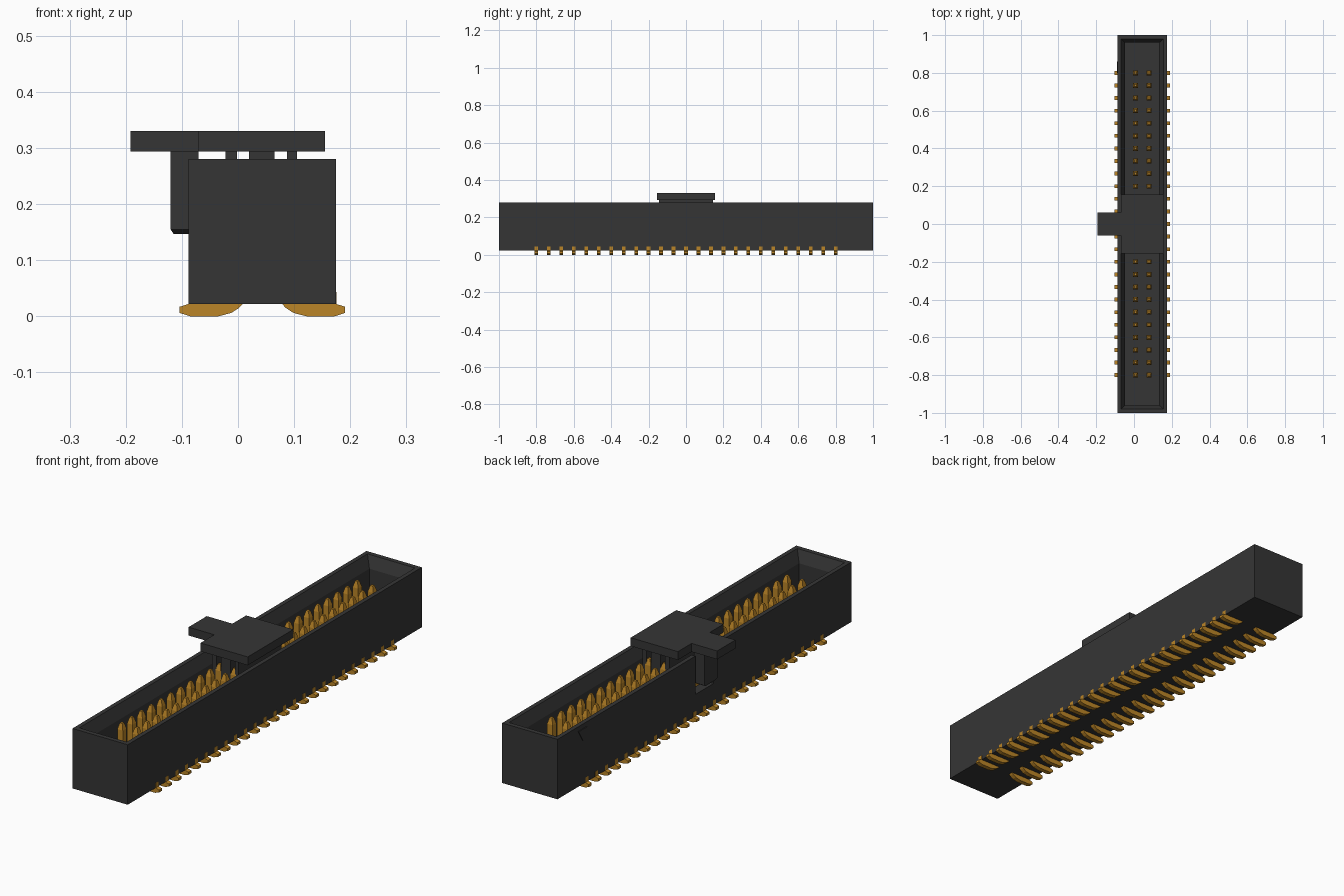
import bpy
import bmesh

cube = bpy.data.objects.get("Cube")
if cube:
    bpy.data.objects.remove(cube, do_unlink=True)


def material(name, rgb):
    m = bpy.data.materials.new(name)
    m.use_nodes = True
    m.diffuse_color = (*rgb, 1)
    bsdf = m.node_tree.nodes["Principled BSDF"]
    bsdf.inputs["Base Color"].default_value = (*rgb, 1)
    bsdf.inputs["Roughness"].default_value = 0.6
    return m


BLACK = material("black plastic", (0.036, 0.036, 0.036))
GOLD = material("gold metal", (0.5, 0.235, 0.02))


def finish(name, bm, mat):
    bmesh.ops.recalc_face_normals(bm, faces=bm.faces)
    mesh = bpy.data.meshes.new(name)
    bm.to_mesh(mesh)
    bm.free()
    mesh.materials.append(mat)
    ob = bpy.data.objects.new(name, mesh)
    bpy.context.collection.objects.link(ob)
    return ob


def add_loft(bm, rings):
    """Skin equal-length rings of points and cap both ends."""
    loops = [[bm.verts.new(p) for p in ring] for ring in rings]
    n = len(loops[0])
    for a, b in zip(loops, loops[1:]):
        for i in range(n):
            j = (i + 1) % n
            bm.faces.new((a[i], a[j], b[j], b[i]))
    bm.faces.new(loops[0][::-1])
    bm.faces.new(loops[-1])


def rect(x0, x1, y0, y1, z):
    return [(x0, y0, z), (x1, y0, z), (x1, y1, z), (x0, y1, z)]


def add_box(bm, x0, x1, y0, y1, z0, z1):
    add_loft(bm, [rect(x0, x1, y0, y1, z) for z in (z0, z1)])


MID = 0.0435    # centre line of the housing
ROWS = [-0.8 + i * 1.6 / 24 for i in range(25)]


def housing_ring(half_x, half_y, z):
    return rect(MID - half_x, MID + half_x, -half_y, half_y, z)


# Open-topped housing with a sloped lead-in inside the rim
bm = bmesh.new()
add_loft(bm, [housing_ring(0.1315, 1, 0.022), housing_ring(0.1315, 1, 0.28),
              housing_ring(0.113, 0.98, 0.28), housing_ring(0.09, 0.96, 0.23),
              housing_ring(0.09, 0.96, 0.075)])
housing = finish("housing", bm, BLACK)

# Keying slot in the middle of one long wall
bm = bmesh.new()
add_box(bm, -0.12, -0.03, -0.062, 0.062, 0.115, 0.35)
cutter = finish("slot_cutter", bm, BLACK)
cutter.hide_render = True
cut = housing.modifiers.new("slot", "BOOLEAN")
cut.operation = "DIFFERENCE"
cut.solver = "EXACT"
cut.object = cutter
bpy.context.view_layer.objects.active = housing
bpy.ops.object.modifier_apply(modifier=cut.name)
bpy.data.objects.remove(cutter, do_unlink=True)

# Small raised triangle marking the first contact
bm = bmesh.new()
add_loft(bm, [[(x, 0.86, 0.26), (x, 0.8, 0.26), (x, 0.83, 0.21)]
              for x in (-0.087, -0.091)])
finish("first_contact_mark", bm, BLACK)

# Upright contact posts with tapered tips
bm = bmesh.new()
for y in ROWS:
    for x in (MID - 0.036, MID + 0.036):
        add_loft(bm, [rect(x - r, x + r, y - r, y + r, z)
                      for r, z in ((0.013, 0.07), (0.013, 0.228), (0.006, 0.254))])
finish("contact_posts", bm, GOLD)

# Solder feet, mirrored on the two sides, with roots set in the side walls
FOOT = [(-0.104, 0.006), (-0.085, 0), (-0.035, 0), (-0.012, 0.006),
        (0.002, 0.015), (0.01, 0.024), (-0.088, 0.022), (-0.104, 0.017)]
bm = bmesh.new()
for y in ROWS:
    for side in (1, -1):
        def place(x):
            return x if side == 1 else 2 * MID - x
        add_loft(bm, [[(place(x), y + w, z) for x, z in FOOT]
                      for w in (-0.01, 0.01)])
        ends = sorted((place(-0.0885), place(-0.03)))
        add_box(bm, *ends, y - 0.01, y + 0.01, 0.02, 0.043)
finish("solder_feet", bm, GOLD)

# T-shaped pick-up cap
outline = [(-0.192, -0.062), (-0.07, -0.062), (-0.07, -0.155), (0.155, -0.155),
           (0.155, 0.155), (-0.07, 0.155), (-0.07, 0.062), (-0.192, 0.062)]
bm = bmesh.new()
add_loft(bm, [[(x, y, z) for x, y in outline] for z in (0.294, 0.33)])
finish("pickup_cap", bm, BLACK)

# Ribs under the cap that grip the posts
bm = bmesh.new()
for x0, x1 in ((-0.022, -0.002), (0.02, 0.065), (0.087, 0.105)):
    add_box(bm, x0, x1, -0.145, 0.145, 0.13, 0.295)
finish("cap_ribs", bm, BLACK)

# Clip leg hanging in the slot
bm = bmesh.new()
add_loft(bm, [rect(-0.115, -0.075, -0.032, 0.032, 0.147),
              rect(-0.12, -0.07, -0.045, 0.045, 0.155),
              rect(-0.12, -0.07, -0.045, 0.045, 0.295)])
finish("cap_clip", bm, BLACK)
